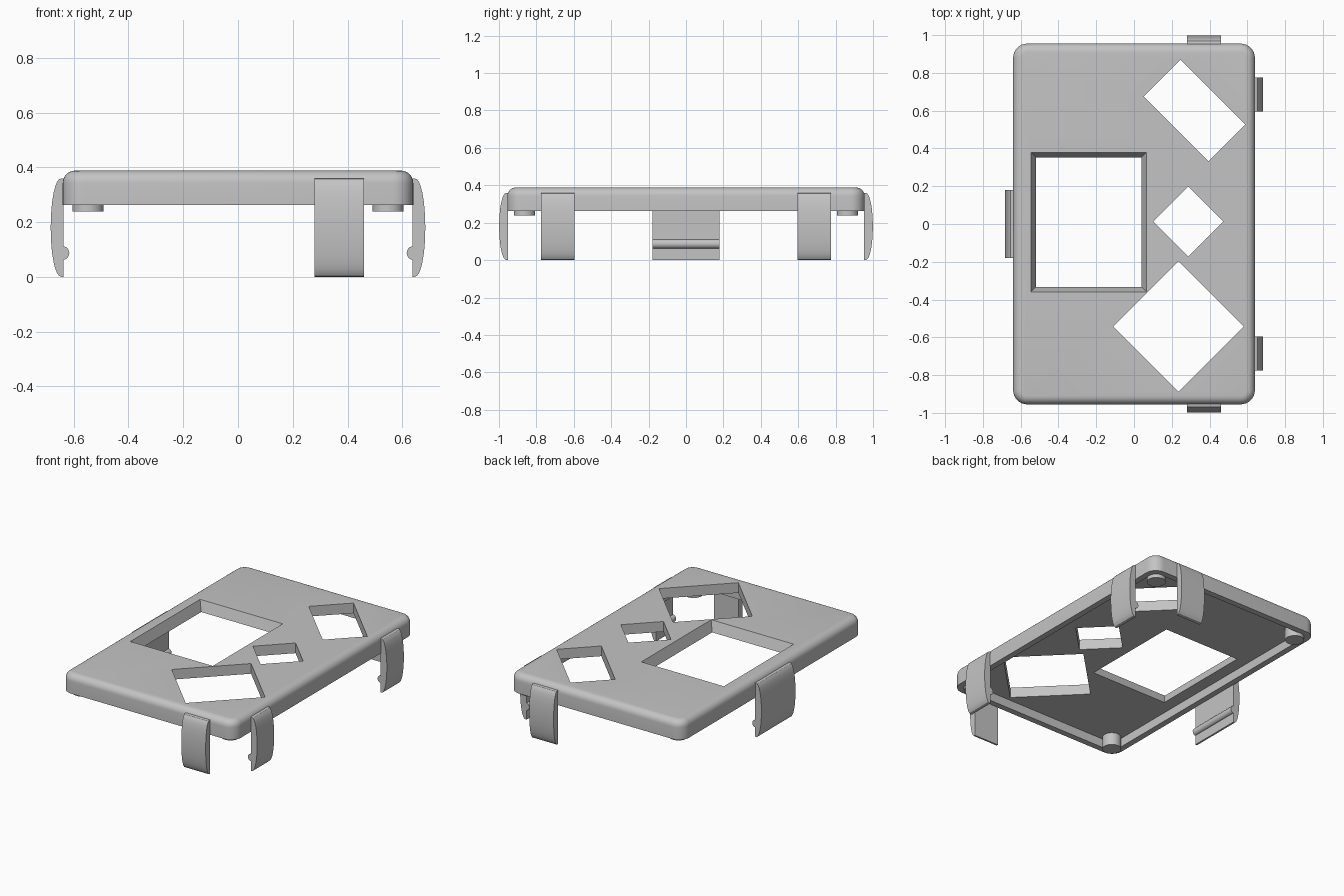
import bpy, bmesh
from math import sin, cos, pi, radians
from mathutils import Matrix

if "Cube" in bpy.data.objects:
    bpy.data.objects.remove(bpy.data.objects["Cube"])

grey = bpy.data.materials.new("plain grey")
grey.use_nodes = True
color = (0.55, 0.55, 0.55, 1)
grey.diffuse_color = color
grey.node_tree.nodes["Principled BSDF"].inputs["Base Color"].default_value = color

HALF_X, HALF_Y = 0.64, 0.955
RIM, TOP, CEILING = 0.262, 0.388, 0.32
WALL, CORNER, FILLET = 0.04, 0.075, 0.045


def make(name, bm, smooth=True):
    bmesh.ops.recalc_face_normals(bm, faces=bm.faces)
    mesh = bpy.data.meshes.new(name)
    bm.to_mesh(mesh)
    bm.free()
    mesh.materials.append(grey)
    ob = bpy.data.objects.new(name, mesh)
    bpy.context.collection.objects.link(ob)
    if smooth:
        shade(ob)
    return ob


def shade(ob):
    bpy.ops.object.select_all(action='DESELECT')
    ob.select_set(True)
    bpy.context.view_layer.objects.active = ob
    bpy.ops.object.shade_smooth_by_angle(angle=radians(30))


def rounded_ring(bm, inset, z, steps=8):
    """One rounded rectangle of vertices, inset from the outer wall."""
    r = max(CORNER - inset, 0.03)
    cx, cy = HALF_X - inset - r, HALF_Y - inset - r
    ring = []
    for quarter, (sx, sy) in enumerate([(1, 1), (-1, 1), (-1, -1), (1, -1)]):
        for i in range(steps + 1):
            a = (quarter + i / steps) * pi / 2
            ring.append(bm.verts.new((sx * cx + r * cos(a), sy * cy + r * sin(a), z)))
    return ring


# Lid shell: ceiling, inner wall, rim, outer wall, rounded top edge
bm = bmesh.new()
sections = [(WALL, CEILING), (WALL, RIM), (0, RIM)]
for i in range(7):
    a = i / 6 * pi / 2
    sections.append((FILLET * (1 - cos(a)), TOP - FILLET + FILLET * sin(a)))
rings = [rounded_ring(bm, *s) for s in sections]
for low, high in zip(rings, rings[1:]):
    for i in range(len(low)):
        j = (i + 1) % len(low)
        bm.faces.new((low[i], low[j], high[j], high[i]))
bm.faces.new(rings[0])
bm.faces.new(rings[-1])
lid = make("lid", bm, smooth=False)


# Openings through the lid
def cutter(x, y, width, depth, turn=0, flare=0):
    bm = bmesh.new()
    bmesh.ops.create_cube(bm, size=1)
    for v in bm.verts:
        grow = flare if v.co.z > 0 else -flare
        v.co.x *= width + grow
        v.co.y *= depth + grow
        v.co.z = (CEILING + TOP) / 2 + v.co.z * 0.16
    bm.transform(Matrix.Translation((x, y, 0)) @ Matrix.Rotation(radians(turn), 4, 'Z'))
    ob = make("opening_cutter", bm, smooth=False)
    ob.hide_render = True
    return ob


cutters = [
    cutter(-0.24, 0.01, 0.585, 0.712, flare=0.06),
    cutter(0.32, 0.60, 0.485, 0.275, turn=-45),
    cutter(0.287, 0.013, 0.262, 0.262, turn=-45),
    cutter(0.235, -0.543, 0.488, 0.488, turn=-45),
]
for c in cutters:
    mod = lid.modifiers.new("opening", 'BOOLEAN')
    mod.operation = 'DIFFERENCE'
    mod.solver = 'EXACT'
    mod.object = c
bpy.context.view_layer.update()
cut = bpy.data.meshes.new_from_object(
    lid.evaluated_get(bpy.context.evaluated_depsgraph_get()))
lid.modifiers.clear()
lid.data = cut
for c in cutters:
    bpy.data.objects.remove(c)
shade(lid)

# Locating posts in the corners
for sx, side in ((1, "left"), (-1, "right")):
    for sy, end in ((-1, "front"), (1, "back")):
        bm = bmesh.new()
        height = CEILING + 0.01 - 0.238
        bmesh.ops.create_cone(bm, cap_ends=True, segments=32, radius1=0.057,
                              radius2=0.057, depth=height)
        bm.transform(Matrix.Translation((sx * 0.548, sy * 0.863, 0.238 + height / 2)))
        make(f"post_{end}_{side}", bm)


# Bowed clips: a side profile drawn along the wall's outward direction
def clip(name, wall, offset, width, turn, ridge):
    height, bulge, steps = 0.36, 0.04, 16
    points = [(-0.003, 0)]
    for i in range(steps + 1):
        a = pi * i / steps
        points.append((0.004 + bulge * sin(a) ** 0.9, height / 2 * (1 - cos(a))))
    points.append((-0.003, height))
    if ridge:
        for i in range(13):
            a = pi * i / 12
            points.append((-0.003 - 0.021 * sin(a), 0.087 + 0.024 * cos(a)))
    bm = bmesh.new()
    face = bm.faces.new([bm.verts.new((wall + u, -width / 2, z)) for u, z in points])
    new = bmesh.ops.extrude_face_region(bm, geom=[face])["geom"]
    for v in new:
        if isinstance(v, bmesh.types.BMVert):
            v.co.y += width
    bm.transform(Matrix.Rotation(radians(turn), 4, 'Z') @ Matrix.Translation((0, offset, 0)))
    make(name, bm)


clip("left_clip_back", HALF_X, 0.685, 0.18, 0, True)
clip("left_clip_front", HALF_X, -0.685, 0.18, 0, True)
clip("right_clip", HALF_X, 0, 0.36, 180, True)
clip("back_clip", HALF_Y, -0.37, 0.18, 90, False)
clip("front_clip", HALF_Y, 0.37, 0.18, -90, False)
